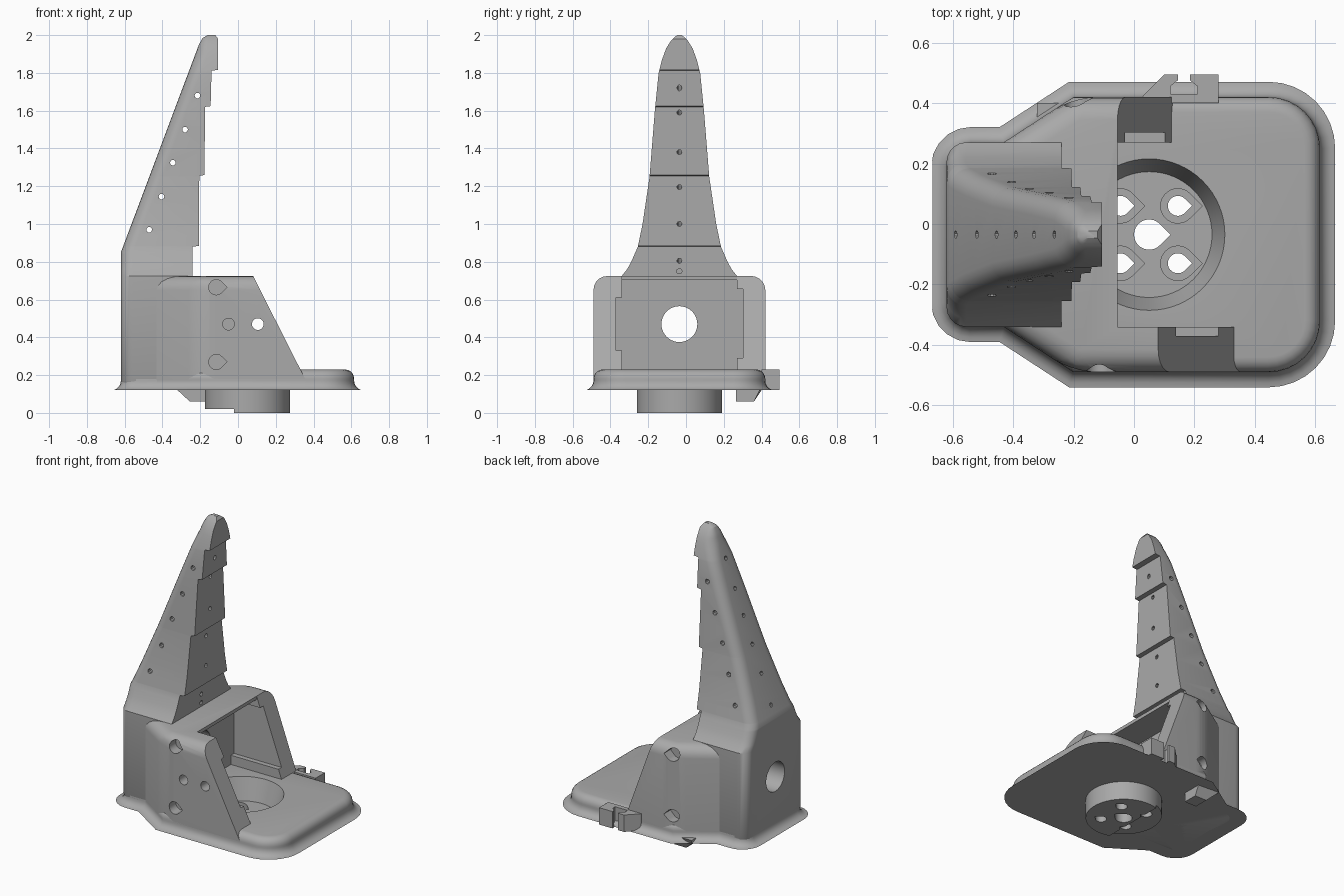
import bpy, bmesh, math
from mathutils import Vector

if "Cube" in bpy.data.objects:
    bpy.data.objects.remove(bpy.data.objects["Cube"])

CY = -0.035  # centre line of the whole bracket
grey = bpy.data.materials.new("plain_grey")
grey.use_nodes = True
grey.diffuse_color = (0.4, 0.4, 0.4, 1)
grey.node_tree.nodes["Principled BSDF"].inputs["Base Color"].default_value = (0.4, 0.4, 0.4, 1)


def finish(name, bm):
    bmesh.ops.recalc_face_normals(bm, faces=bm.faces)
    mesh = bpy.data.meshes.new(name)
    bm.to_mesh(mesh)
    bm.free()
    mesh.materials.append(grey)
    ob = bpy.data.objects.new(name, mesh)
    bpy.context.collection.objects.link(ob)
    return ob


def skin(rings):
    """Closed skin through rings of equal point count."""
    bm = bmesh.new()
    rows = [[bm.verts.new(p) for p in ring] for ring in rings]
    n = len(rows[0])
    for a, b in zip(rows, rows[1:]):
        for i in range(n):
            bm.faces.new((a[i], a[(i + 1) % n], b[(i + 1) % n], b[i]))
    bm.faces.new(rows[0])
    bm.faces.new(rows[-1])
    return bm


def prism(points, axis, lo, hi):
    place = {"x": lambda a, b, c: (c, a, b),
             "y": lambda a, b, c: (a, c, b),
             "z": lambda a, b, c: (a, b, c)}[axis]
    return skin([[place(a, b, c) for a, b in points] for c in (lo, hi)])


def box(x0, x1, y0, y1, z0, z1):
    return prism([(x0, y0), (x1, y0), (x1, y1), (x0, y1)], "z", z0, z1)


def circle(a, b, r, n=40):
    return [(a + r * math.cos(i * math.tau / n), b + r * math.sin(i * math.tau / n)) for i in range(n)]


def teardrop(a, b, r, n=20):
    arc = [math.radians(45 + 270 * i / n) for i in range(n + 1)]
    return [(a + r * 1.414, b)] + [(a + r * math.cos(t), b + r * math.sin(t)) for t in arc]


def rod(p, q, r):
    p, q = Vector(p), Vector(q)
    turn = (q - p).to_track_quat("Z", "Y")
    return skin([[c + turn @ Vector((u, v, 0)) for u, v in circle(0, 0, r, 10)] for c in (p, q)])


def cut(ob, cutters):
    bpy.context.view_layer.objects.active = ob
    for bm in cutters:
        tool = finish("cutter", bm)
        tool.hide_render = True
        mod = ob.modifiers.new("cut", "BOOLEAN")
        mod.operation, mod.solver, mod.object = "DIFFERENCE", "EXACT", tool
        bpy.ops.object.modifier_apply(modifier=mod.name)
        bpy.data.objects.remove(tool)


def bevel(bm, test, size, segments=5):
    edges = [e for e in bm.edges if test(*[v.co for v in e.verts])]
    bmesh.ops.bevel(bm, geom=edges, offset=size, segments=segments, profile=0.5, affect="EDGES")


def upright(a, b):
    return abs(a.z - b.z) > 0.01


def interp(table, z):
    for (z0, v0), (z1, v1) in zip(table, table[1:]):
        if z <= z1:
            return v0 + (v1 - v0) * max(0, z - z0) / (z1 - z0)
    return table[-1][1]


def mirrored(half):
    return [(x, CY - w) for x, w in half] + [(x, CY + w) for x, w in reversed(half)]


# Base plate with rounded rim
bm = prism(mirrored([(-0.62, 0.305), (-0.43, 0.305), (-0.2, 0.455), (0.615, 0.455)]), "z", 0.12, 0.23)
bevel(bm, lambda a, b: upright(a, b) and a.x > 0.5, 0.17, 8)
bevel(bm, lambda a, b: upright(a, b) and a.x < -0.6, 0.08)
bevel(bm, lambda a, b: not upright(a, b), 0.05)
base_plate = finish("base_plate", bm)


# Round hub below the plate, with a dished seat and screw holes
def dish():
    return skin([[(x, y, z) for x, y in circle(0.05, CY, r, 64)] for z, r in ((0.09, 0.208), (0.235, 0.252))])


hub = finish("hub", prism(circle(0.05, CY, 0.225, 64), "z", 0, 0.14))
cut(base_plate, [dish()])
holes = [dish(), prism(teardrop(0.05, CY, 0.05), "z", -0.1, 0.2)]
for sx in (-1, 1):
    for sy in (-1, 1):
        x, y = 0.05 + sx * 0.095, CY + sy * 0.095
        holes += [prism(teardrop(x, y, 0.057), "z", 0.05, 0.2), prism(teardrop(x, y, 0.033), "z", -0.1, 0.2)]
holes.append(box(-0.3, -0.02, -0.4, 0.4, -0.1, 0.02))
cut(hub, holes)

# Motor housing: two sloping cheeks and a thin roof
bm = prism(mirrored([(-0.5, 0.26), (-0.2, 0.455), (0.42, 0.455)]), "z", 0.175, 0.725)
bevel(bm, lambda a, b: (upright(a, b) or min(a.z, b.z) > 0.7)
      and -0.45 < max(a.x, b.x) and min(a.x, b.x) < 0.3 and abs(a.y + b.y - 2 * CY) > 0.1, 0.075)
housing = finish("motor_housing", bm)


def bore():
    return prism(circle(CY, 0.47, 0.095), "x", -0.8, -0.2)


tools = [
    prism([(0.042, 0.8), (0.396, 0.1), (0.8, 0.1), (0.8, 0.8)], "y", -0.7, CY),
    prism([(-0.082, 0.8), (0.172, 0.1), (0.8, 0.1), (0.8, 0.8)], "y", CY - 0.05, 0.7),
    box(-0.24, 0.6, -0.34, 0.27, 0.1, 0.703),
    box(-0.055, 0.6, -0.34, 0.27, 0.1, 0.9),
    box(-0.24, 0.5, -0.37, -0.33, 0.33, 0.61),
    box(-0.24, 0.5, 0.26, 0.302, 0.29, 0.655),
    bore(),
]
for z in (0.27, 0.665):
    tools += [prism(teardrop(-0.115, z, 0.04), "y", -0.6, -0.42),
              prism(teardrop(-0.19, z, 0.04), "y", 0.35, 0.6)]
tools += [prism(circle(x, 0.47, 0.031, 24), "y", -0.6, -0.3) for x in (-0.05, 0.105)]
cut(housing, tools)

# Tapering finger rising from the back block, stepped on its front
width = [(0.12, 0.265), (0.14, 0.293), (0.17, 0.305), (0.725, 0.305), (0.76, 0.277), (0.8, 0.255),
         (0.88, 0.22), (1.0, 0.195), (1.25, 0.158), (1.6, 0.13), (1.8, 0.11), (1.87, 0.092),
         (1.93, 0.07), (1.97, 0.045), (1.99, 0.025), (2.0, 0.012)]
back = [(0.12, -0.58), (0.14, -0.608), (0.17, -0.62), (0.85, -0.62), (1.95, -0.207), (1.985, -0.187), (2.0, -0.16)]
front = [(0.12, -0.24), (0.88, -0.24), (0.884, -0.207), (1.255, -0.205), (1.259, -0.178), (1.62, -0.174),
         (1.624, -0.145), (1.812, -0.14), (1.816, -0.105), (1.98, -0.105), (2.0, -0.12)]
levels = {z for t in (width, back, front) for z, _ in t} | {0.84, 0.94, 1.1, 1.4, 1.5, 1.7, 1.9}
rings = []
for z in sorted(levels):
    w, xb, xf = (interp(t, z) for t in (width, back, front))
    r = min(0.065, w * 0.8, (xf - xb) * 0.6)
    arc = [math.radians(90 * i / 5) for i in range(6)]
    half = [(xb + r - r * math.sin(t), w - r + r * math.cos(t)) for t in reversed(arc)] + [(xf, w)]
    rings.append([(x, y, z) for x, y in mirrored(half)])
finger = finish("finger", skin(rings))

# Tendon and pin holes
tools = [bore()]
for zf, zb in ((0.805, 0.93), (1.0, 1.117), (1.195, 1.29), (1.38, 1.46), (1.59, 1.62), (1.72, 1.8)):
    p = Vector((interp(front, zf), CY, zf))
    q = Vector((interp(back, zb), CY, zb))
    step = (q - p) * 0.3
    tools.append(rod(p - step, q + step, 0.013))
for x, z in ((-0.215, 1.68), (-0.28, 1.5), (-0.345, 1.325), (-0.405, 1.145), (-0.47, 0.97)):
    tools.append(rod((x, -0.6, z), (x, 0.6, z), 0.015))
tools.append(rod((-0.1, CY, 0.75), (-0.3, CY, 0.75), 0.014))
cut(finger, tools)

# Cable clip on the rim and its lower catch
clip = [(0.02, 0.4), (0.03, 0.425), (0.1, 0.495), (0.145, 0.495), (0.145, 0.475), (0.12, 0.455), (0.12, 0.43),
        (0.21, 0.43), (0.21, 0.455), (0.185, 0.475), (0.185, 0.495), (0.28, 0.495), (0.28, 0.4)]
finish("cable_clip", prism(clip, "z", 0.12, 0.23))
bm = prism([(-0.32, 0.14), (-0.32, 0.12), (-0.255, 0.06), (-0.17, 0.06), (-0.17, 0.14)], "y", 0.265, 0.4)
for v in bm.verts:
    if v.co.z < 0.1 and v.co.y > 0.3:
        v.co.y = 0.36
finish("lower_catch", bm)

# Smooth rounded areas while keeping hard edges
for ob in (base_plate, hub, housing, finger):
    bpy.ops.object.select_all(action="DESELECT")
    ob.select_set(True)
    bpy.context.view_layer.objects.active = ob
    bpy.ops.object.shade_smooth_by_angle(angle=math.radians(30))
